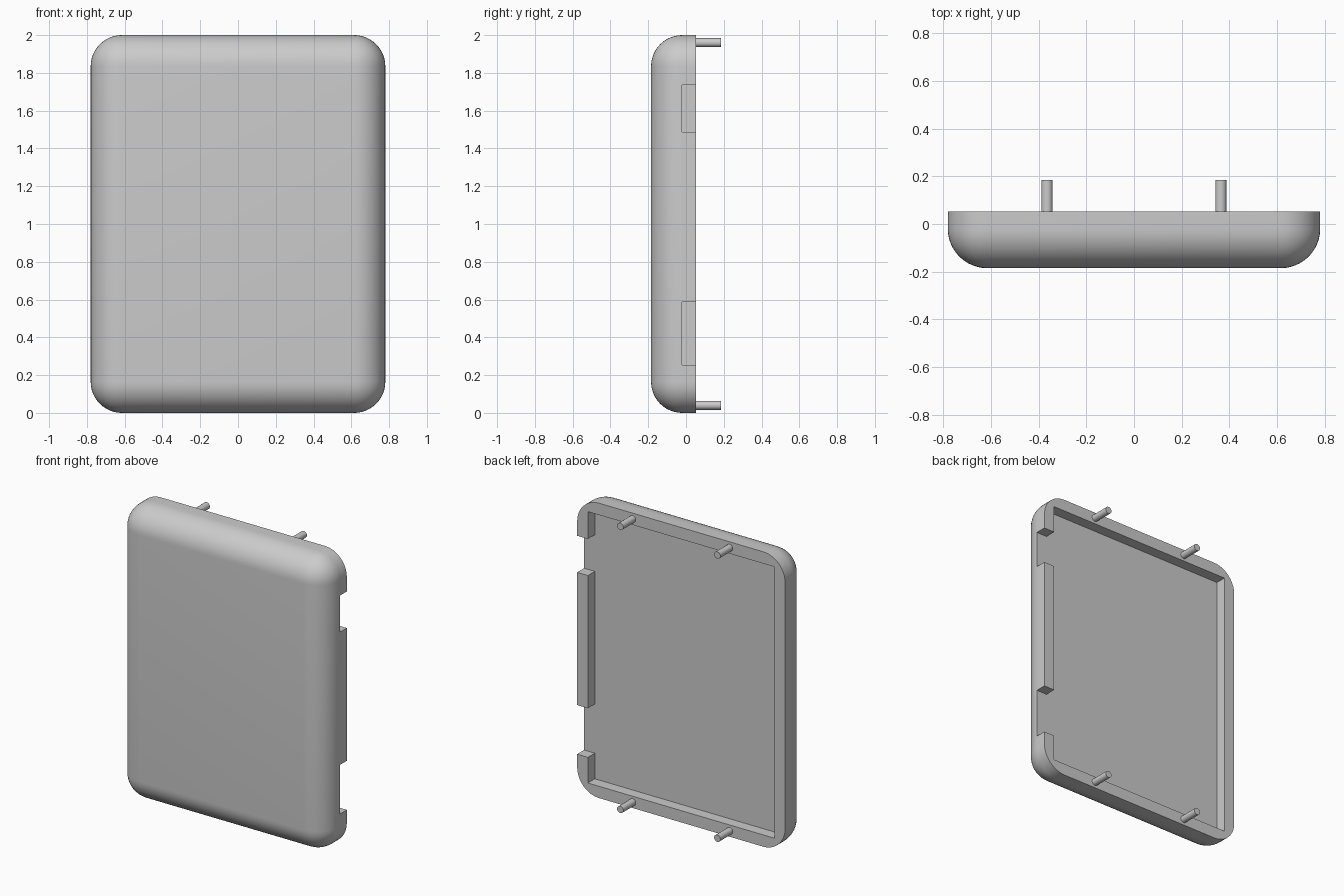
import bpy, bmesh, math
from mathutils import Matrix

cube = bpy.data.objects.get("Cube")
if cube:
    bpy.data.objects.remove(cube, do_unlink=True)

# Main sizes
HALF_W, HEIGHT = 0.78, 2.0
FRONT, RIM, PEG_END = -0.185, 0.052, 0.185
RADIUS, WALL, FLOOR = 0.165, 0.08, -0.022

grey = bpy.data.materials.new("plain grey")
grey.use_nodes = True
grey.diffuse_color = (0.6, 0.6, 0.6, 1)
grey.node_tree.nodes["Principled BSDF"].inputs["Base Color"].default_value = (0.6, 0.6, 0.6, 1)


def make_object(name, bm):
    """Turn a bmesh into a linked object with the grey material."""
    bmesh.ops.recalc_face_normals(bm, faces=bm.faces)
    mesh = bpy.data.meshes.new(name)
    bm.to_mesh(mesh)
    bm.free()
    mesh.materials.append(grey)
    obj = bpy.data.objects.new(name, mesh)
    bpy.context.collection.objects.link(obj)
    return obj


def select_only(obj):
    bpy.ops.object.select_all(action='DESELECT')
    obj.select_set(True)
    bpy.context.view_layer.objects.active = obj


def smooth(obj):
    select_only(obj)
    bpy.ops.object.shade_smooth_by_angle(angle=math.radians(30))


# Cover: a box with rounded front edges and corners, square at the rim
bm = bmesh.new()
bmesh.ops.create_cube(bm, size=1)
bmesh.ops.scale(bm, vec=(2 * HALF_W, RIM - FRONT, HEIGHT), verts=bm.verts)
bmesh.ops.translate(bm, vec=(0, (FRONT + RIM) / 2, HEIGHT / 2), verts=bm.verts)
rounded = [e for e in bm.edges if any(v.co.y < FRONT + 0.01 for v in e.verts)]
bmesh.ops.bevel(bm, geom=rounded, offset=RADIUS, segments=12,
                profile=0.5, affect='EDGES')
cover = make_object("cover", bm)

# Cutter: shallow recess with two side openings through the +x wall
inner, outer = HALF_W - WALL, HALF_W + 0.2
outline = [(-inner, WALL), (inner, WALL)]
for low, high in ((0.254, 0.587), (1.487, 1.735)):
    outline += [(inner, low), (outer, low), (outer, high), (inner, high)]
outline += [(inner, HEIGHT - WALL), (-inner, HEIGHT - WALL)]
bm = bmesh.new()
face = bm.faces.new([bm.verts.new((x, FLOOR, z)) for x, z in outline])
extruded = bmesh.ops.extrude_face_region(bm, geom=[face], use_keep_orig=True)
moved = [g for g in extruded["geom"] if isinstance(g, bmesh.types.BMVert)]
bmesh.ops.translate(bm, vec=(0, 0.3, 0), verts=moved)
cutter = make_object("recess_cutter", bm)
cutter.hide_render = True

cut = cover.modifiers.new("recess", 'BOOLEAN')
cut.operation = 'DIFFERENCE'
cut.solver = 'EXACT'
cut.object = cutter
select_only(cover)
bpy.ops.object.modifier_apply(modifier=cut.name)
bpy.data.objects.remove(cutter, do_unlink=True)
smooth(cover)

# Locating pegs on the top and bottom rims
start = RIM - 0.02
for level, z in (("lower", WALL / 2), ("upper", HEIGHT - WALL / 2)):
    for side, x in (("right", -0.364), ("left", 0.364)):
        bm = bmesh.new()
        place = (Matrix.Translation((x, (start + PEG_END) / 2, z))
                 @ Matrix.Rotation(math.pi / 2, 4, 'X'))
        bmesh.ops.create_cone(bm, cap_ends=True, segments=24, radius1=0.0235,
                              radius2=0.0235, depth=PEG_END - start, matrix=place)
        smooth(make_object(f"{level}_{side}_peg", bm))
